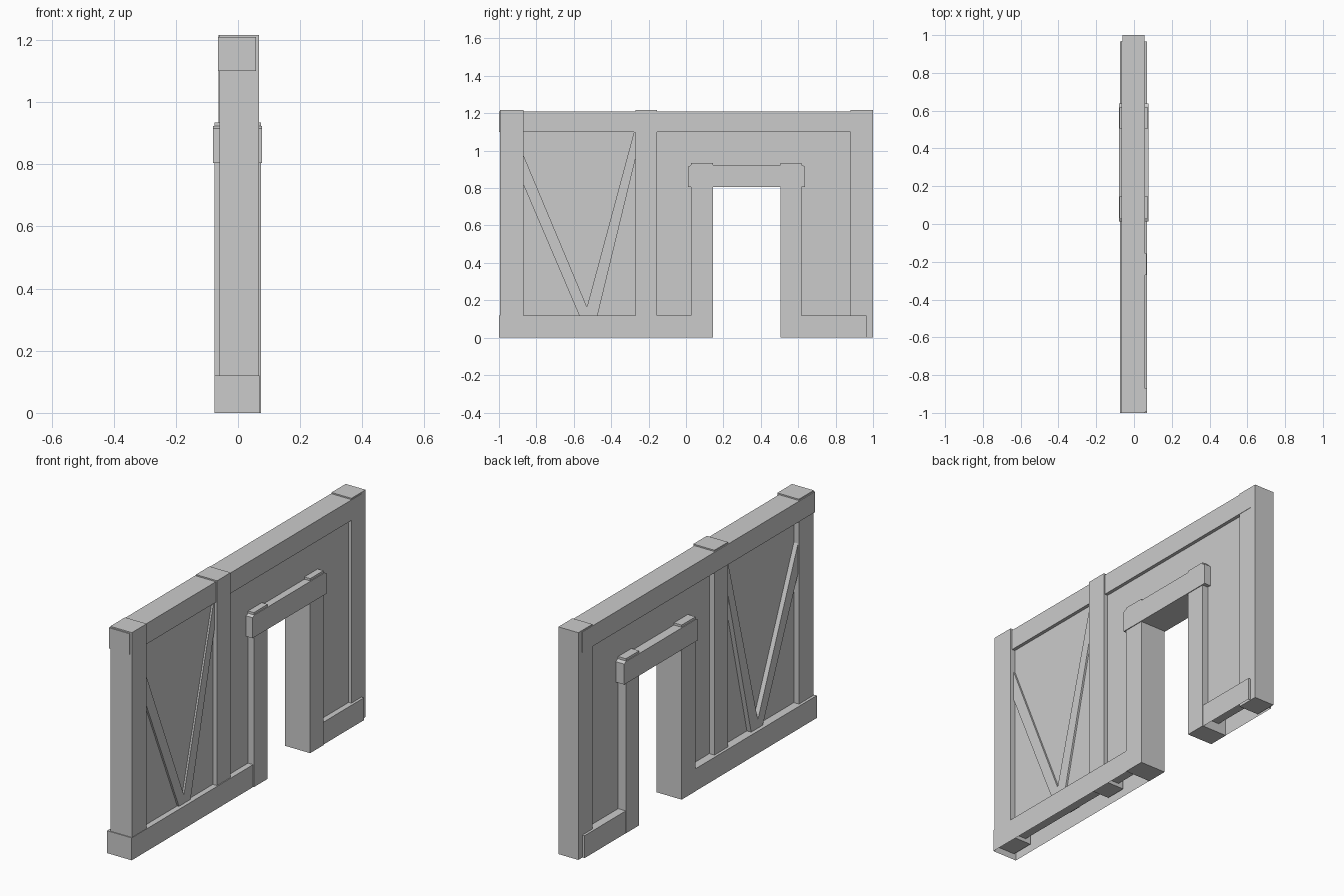
import bpy, bmesh

if "Cube" in bpy.data.objects:
    bpy.data.objects.remove(bpy.data.objects["Cube"])


def prism(name, outline, x0, x1, open_bottom=False):
    """Extrude a (y, z) outline from x0 to x1."""
    bm = bmesh.new()
    face = bm.faces.new([bm.verts.new((x0, y, z)) for y, z in outline])
    ext = bmesh.ops.extrude_face_region(bm, geom=[face])
    verts = [g for g in ext["geom"] if isinstance(g, bmesh.types.BMVert)]
    bmesh.ops.translate(bm, verts=verts, vec=(x1 - x0, 0, 0))
    bmesh.ops.recalc_face_normals(bm, faces=bm.faces)
    if open_bottom:
        low = [f for f in bm.faces if all(v.co.z < 1e-4 for v in f.verts)]
        bmesh.ops.delete(bm, geom=low, context='FACES')
    me = bpy.data.meshes.new(name)
    bm.to_mesh(me)
    bm.free()
    ob = bpy.data.objects.new(name, me)
    bpy.context.collection.objects.link(ob)
    return ob


def beam(name, y, z, x, open_bottom=False):
    return prism(name, [(y[0], z[0]), (y[1], z[0]), (y[1], z[1]), (y[0], z[1])],
                 x[0], x[1], open_bottom)


# plaster infill with the doorway left out
prism("wall_panel", [(-0.95, 0.05), (0.10, 0.05), (0.10, 0.85), (0.55, 0.85),
                     (0.55, 0.05), (0.95, 0.05), (0.95, 1.15), (-0.95, 1.15)],
      -0.030, 0.040)

# upright posts
beam("left_post", (-0.995, -0.87), (0.03, 1.217), (-0.060, 0.068))
beam("middle_post", (-0.27, -0.155), (0.03, 1.217), (-0.060, 0.065))
beam("right_post", (0.88, 1.0), (0.0, 1.217), (-0.062, 0.056))

# horizontal timbers
beam("top_beam", (-1.0, 0.97), (1.10, 1.21), (-0.065, 0.058))
beam("left_sill", (-1.0, 0.10), (0.0, 0.12), (-0.075, 0.070), True)
beam("right_sill", (0.55, 0.965), (0.0, 0.12), (-0.075, 0.070), True)

# V-shaped diagonal braces
prism("left_brace", [(-0.90, 0.89), (-0.55, 0.07), (-0.49, 0.07), (-0.90, 1.05)],
      -0.055, 0.050)
prism("right_brace", [(-0.555, 0.07), (-0.485, 0.07), (-0.25, 1.04), (-0.25, 1.15),
                      (-0.27, 1.13)], -0.055, 0.050)

# door frame: jambs poke through the top of the lintel
for side, y in (("left", (0.028, 0.145)), ("right", (0.505, 0.617))):
    beam(side + "_door_jamb", y, (0.0, 0.935), (-0.076, 0.074))
prism("door_lintel", [(0.012, 0.805), (0.637, 0.805), (0.637, 0.915), (0.622, 0.923),
                      (0.027, 0.923), (0.012, 0.915)], -0.080, 0.078)
